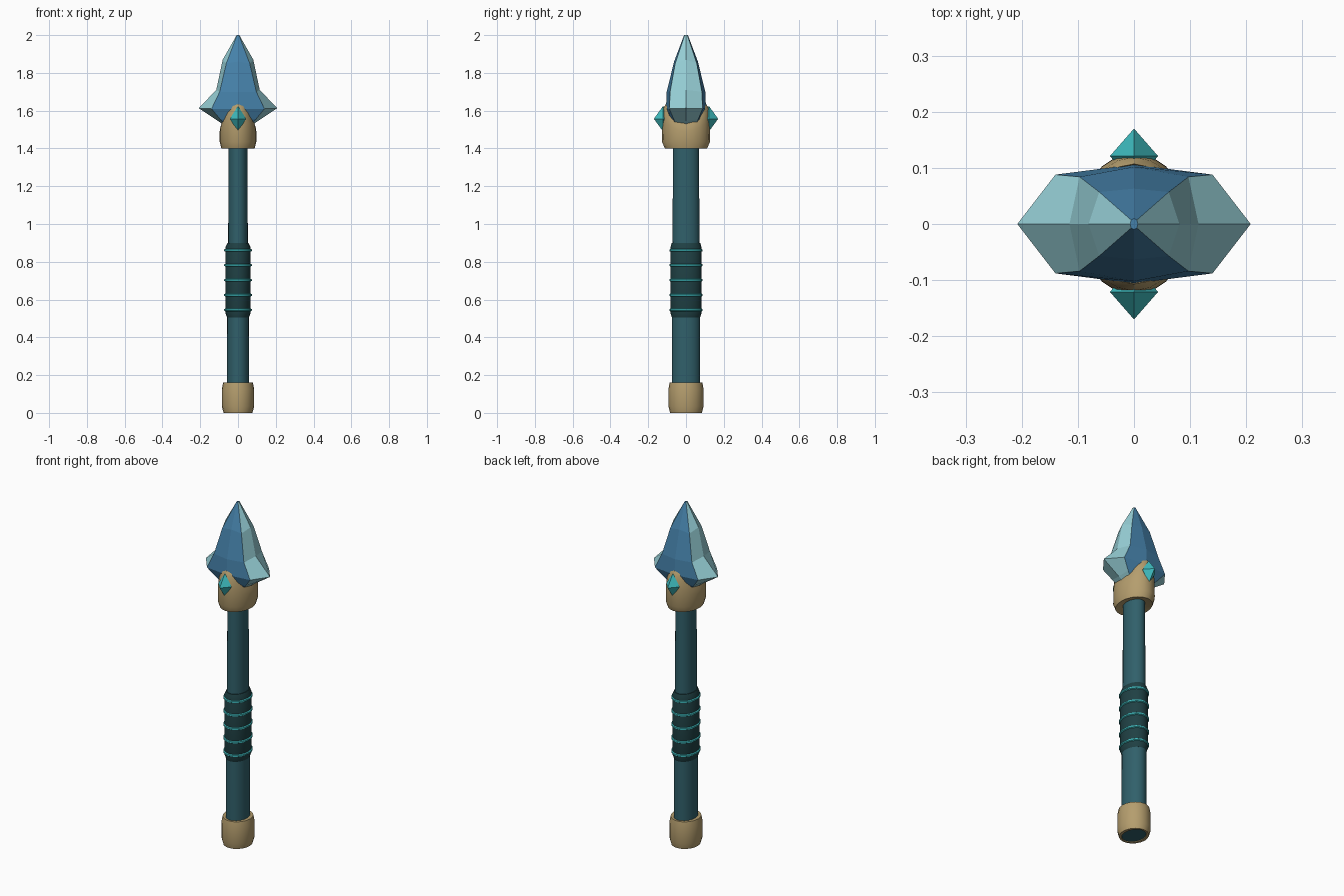
import bpy, bmesh, math
from mathutils import Vector

cube = bpy.data.objects.get("Cube")
if cube:
    bpy.data.objects.remove(cube, do_unlink=True)


def material(name, rgb):
    m = bpy.data.materials.new(name)
    m.use_nodes = True
    m.diffuse_color = (*rgb, 1)
    m.node_tree.nodes["Principled BSDF"].inputs["Base Color"].default_value = (*rgb, 1)
    return m


PALE = material("pale crystal", (0.31, 0.63, 0.68))
BLUE = material("blue crystal", (0.06, 0.22, 0.40))
GOLD = material("dull gold", (0.46, 0.34, 0.155))
SHAFT = material("teal shaft", (0.03, 0.117, 0.145))
GRIP = material("dark grip", (0.014, 0.052, 0.058))
TEAL = material("bright teal", (0.05, 0.51, 0.53))


def oval(z, rx, ry, n=20):
    """Ring of points; z may be a function of the angle."""
    angles = [2 * math.pi * i / n for i in range(n)]
    return [(rx * math.cos(a), ry * math.sin(a), z(a) if callable(z) else z) for a in angles]


def loft(name, rings, mats, smooth=True, slot=None):
    """Skin a stack of rings and cap both ends; slot picks the material per column."""
    bm = bmesh.new()
    rows = [[bm.verts.new(p) for p in ring] for ring in rings]
    n = len(rows[0])
    for low, high in zip(rows, rows[1:]):
        for i in range(n):
            j = (i + 1) % n
            f = bm.faces.new((low[i], low[j], high[j], high[i]))
            f.material_index = slot(i) if slot else 0
    bm.faces.new(rows[0][::-1])
    bm.faces.new(rows[-1])
    bmesh.ops.recalc_face_normals(bm, faces=bm.faces)
    mesh = bpy.data.meshes.new(name)
    bm.to_mesh(mesh)
    bm.free()
    for m in mats:
        mesh.materials.append(m)
    ob = bpy.data.objects.new(name, mesh)
    bpy.context.collection.objects.link(ob)
    if smooth:
        bpy.ops.object.select_all(action='DESELECT')
        ob.select_set(True)
        bpy.context.view_layer.objects.active = ob
        bpy.ops.object.shade_smooth_by_angle(angle=math.radians(30))
    return ob


def turned(name, profile, mat):
    return loft(name, [oval(*p) for p in profile], [mat])


# Shaft, slightly thinner towards the head
turned("shaft", [(0.004, 0.06, 0.075), (0.5, 0.058, 0.075),
                 (0.9, 0.052, 0.071), (1.45, 0.05, 0.069)], SHAFT)

# Pommel cap, open underneath around the shaft end
turned("pommel", [(0.01, 0.058, 0.072), (0.0, 0.06, 0.074), (0.0, 0.076, 0.084),
                  (0.035, 0.086, 0.093), (0.125, 0.086, 0.093),
                  (0.16, 0.079, 0.087), (0.16, 0.05, 0.06)], GOLD)

# Grip wrap and its bright bands
turned("grip", [(0.505, 0.058, 0.075), (0.53, 0.067, 0.083),
                (0.875, 0.067, 0.083), (0.9, 0.056, 0.075)], GRIP)
for k in range(5):
    z = 0.545 + 0.079 * k
    turned(f"grip_band_{k + 1}", [(z - 0.008, 0.066, 0.082), (z - 0.004, 0.073, 0.088),
                                  (z + 0.004, 0.073, 0.088), (z + 0.008, 0.066, 0.082)], TEAL)


# Collar, its rim rising to a rounded peak at front and back
def rim(a):
    return 1.53 + 0.105 * math.sin(a) ** 2


turned("collar", [(1.41, 0.05, 0.07), (1.4, 0.088, 0.112), (1.435, 0.097, 0.127),
                  (lambda a: 1.43 + 0.6 * (rim(a) - 1.43), 0.097, 0.126),
                  (lambda a: rim(a) - 0.02, 0.094, 0.119),
                  (rim, 0.088, 0.107), (1.5, 0.06, 0.08)], GOLD)


# Crystal head: each ring has side, corner and ridge points mirrored round
def head_ring(side, corner, ridge):
    (sx, sz), (cx, cy, cz), (ry, rz) = side, corner, ridge
    return [(sx, 0, sz), (cx, cy, cz), (0, ry, rz), (-cx, cy, cz),
            (-sx, 0, sz), (-cx, -cy, cz), (0, -ry, rz), (cx, -cy, cz)]


head = loft("crystal_head", [
    head_ring((0.07, 1.52), (0.06, 0.05, 1.52), (0.07, 1.52)),
    head_ring((0.105, 1.545), (0.095, 0.065, 1.555), (0.09, 1.55)),
    head_ring((0.208, 1.613), (0.14, 0.088, 1.61), (0.106, 1.61)),
    head_ring((0.115, 1.71), (0.097, 0.084, 1.70), (0.102, 1.70)),
    head_ring((0.081, 1.87), (0.062, 0.057, 1.85), (0.063, 1.86)),
    head_ring((0.007, 2.0), (0.005, 0.007, 2.0), (0.01, 2.0)),
], [PALE, BLUE], smooth=False, slot=lambda i: 0 if i in (0, 3, 4, 7) else 1)
head.data.polygons[-1].material_index = 1

# Diamond gem on the front and back of the collar
for name, s in (("front_gem", -1), ("back_gem", 1)):
    bm = bmesh.new()
    mid = Vector((0, 0.121 * s, 1.557))
    rim_pts = [(0.043, 0, 0), (0, 0, 0.068), (-0.043, 0, 0), (0, 0, -0.068)]
    ring = [bm.verts.new(mid + Vector(p)) for p in rim_pts]
    for depth in (0.049, -0.049):
        tip = bm.verts.new(mid + Vector((0, depth * s, 0)))
        for i in range(4):
            bm.faces.new((ring[i], ring[(i + 1) % 4], tip))
    bmesh.ops.recalc_face_normals(bm, faces=bm.faces)
    mesh = bpy.data.meshes.new(name)
    bm.to_mesh(mesh)
    bm.free()
    mesh.materials.append(TEAL)
    bpy.context.collection.objects.link(bpy.data.objects.new(name, mesh))
